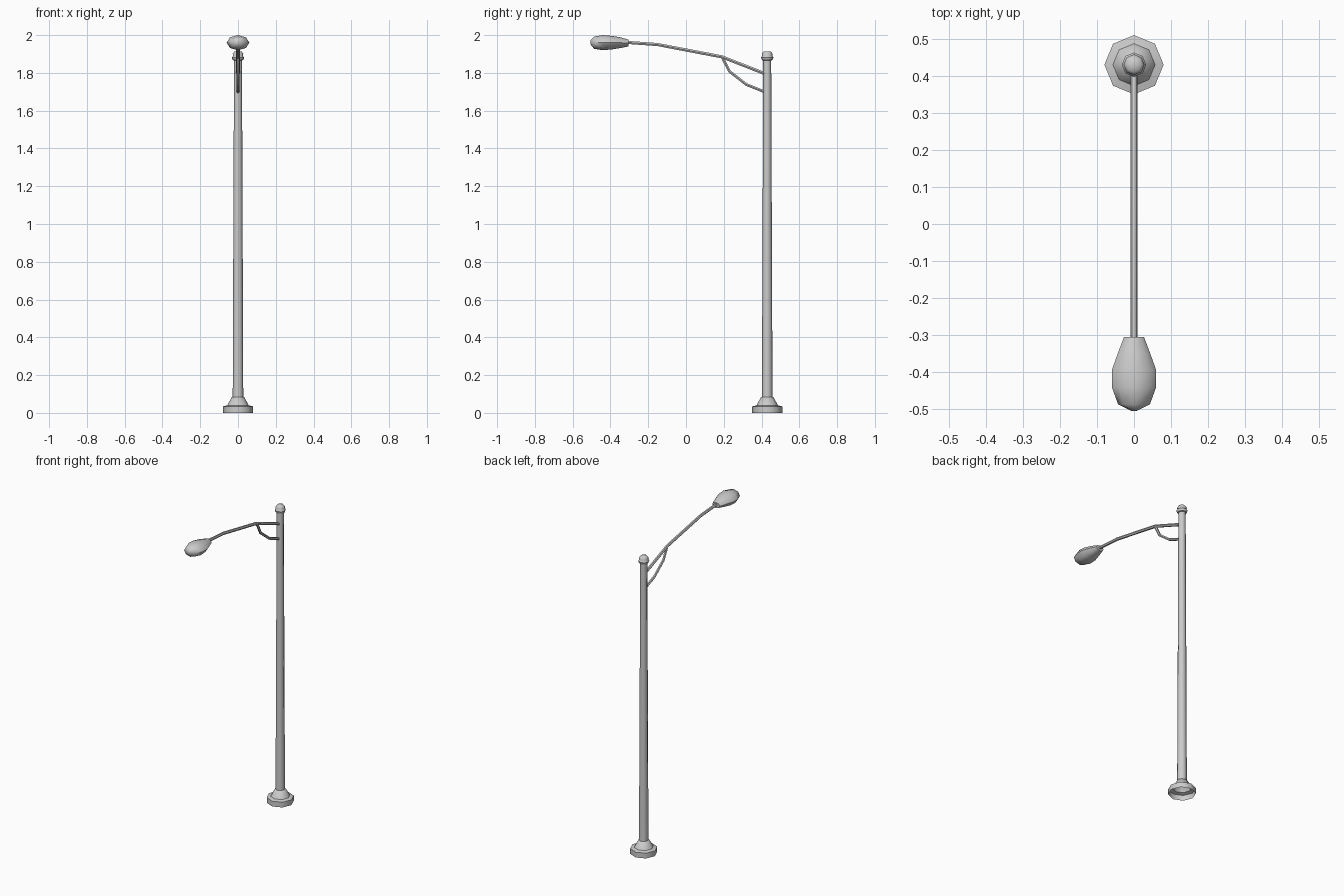
import bpy, bmesh, math
from mathutils import Vector

if "Cube" in bpy.data.objects:
    bpy.data.objects.remove(bpy.data.objects["Cube"])

POLE_Y = 0.43


def loft(name, rings, cap_start=True, cap_end=True):
    """Skin a list of equal-sized point rings into one object."""
    bm = bmesh.new()
    rows = [[bm.verts.new(p) for p in ring] for ring in rings]
    n = len(rows[0])
    for a, b in zip(rows, rows[1:]):
        for i in range(n):
            j = (i + 1) % n
            bm.faces.new((a[i], a[j], b[j], b[i]))
    if cap_start:
        bm.faces.new(rows[0][::-1])
    if cap_end:
        bm.faces.new(rows[-1])
    bmesh.ops.recalc_face_normals(bm, faces=bm.faces)
    me = bpy.data.meshes.new(name)
    bm.to_mesh(me)
    bm.free()
    ob = bpy.data.objects.new(name, me)
    bpy.context.collection.objects.link(ob)
    bpy.ops.object.select_all(action='DESELECT')
    ob.select_set(True)
    bpy.context.view_layer.objects.active = ob
    bpy.ops.object.shade_smooth_by_angle(angle=math.radians(46))
    return ob


def ring(center, u, v, n=8):
    """Ellipse spanned by the two axis vectors u and v."""
    return [center + u * math.cos(i * math.tau / n) + v * math.sin(i * math.tau / n)
            for i in range(n)]


def lathe(name, profile, **caps):
    return loft(name, [ring(Vector((0, POLE_Y, z)), Vector((r, 0, 0)), Vector((0, r, 0)))
                       for r, z in profile], **caps)


def tube(name, path, r, n=6):
    """Tube along a (y, z) path lying in the x = 0 plane."""
    pts = [Vector((0, y, z)) for y, z in path]
    rings = []
    for i, p in enumerate(pts):
        t = (pts[min(i + 1, len(pts) - 1)] - pts[max(i - 1, 0)]).normalized()
        side = Vector((1, 0, 0))
        rings.append(ring(p, side * r, t.cross(side) * r, n))
    return loft(name, rings)


# Flared base, hollow underneath
lathe("base", [(0.08, 0), (0.08, 0.034), (0.057, 0.04), (0.033, 0.083), (0.026, 0.085)],
      cap_start=False, cap_end=False)

# Tapered pole
lathe("pole", [(0.028, 0.08), (0.021, 1.88)], cap_start=False)

# Collar and domed finial
lathe("pole_cap", [(0.021, 1.866), (0.028, 1.868), (0.033, 1.882), (0.027, 1.889),
                   (0.028, 1.902), (0.02, 1.912), (0.004, 1.914)])

# Curved arm and its brace
tube("arm", [(0.42, 1.795), (0.19, 1.885), (-0.15, 1.95), (-0.32, 1.962)], 0.0095)
tube("arm_brace", [(0.42, 1.698), (0.32, 1.738), (0.23, 1.808), (0.192, 1.882)], 0.0085)

# Lamp head: (y, half width, centre z, half height)
head = [(-0.305, 0.027, 1.958, 0.018), (-0.35, 0.044, 1.96, 0.029),
        (-0.395, 0.06, 1.96, 0.036), (-0.44, 0.06, 1.96, 0.04),
        (-0.487, 0.043, 1.96, 0.032), (-0.505, 0.006, 1.962, 0.012)]
loft("lamp_head", [ring(Vector((0, y, z)), Vector((w, 0, 0)), Vector((0, 0, h)))
                   for y, w, z, h in head])
